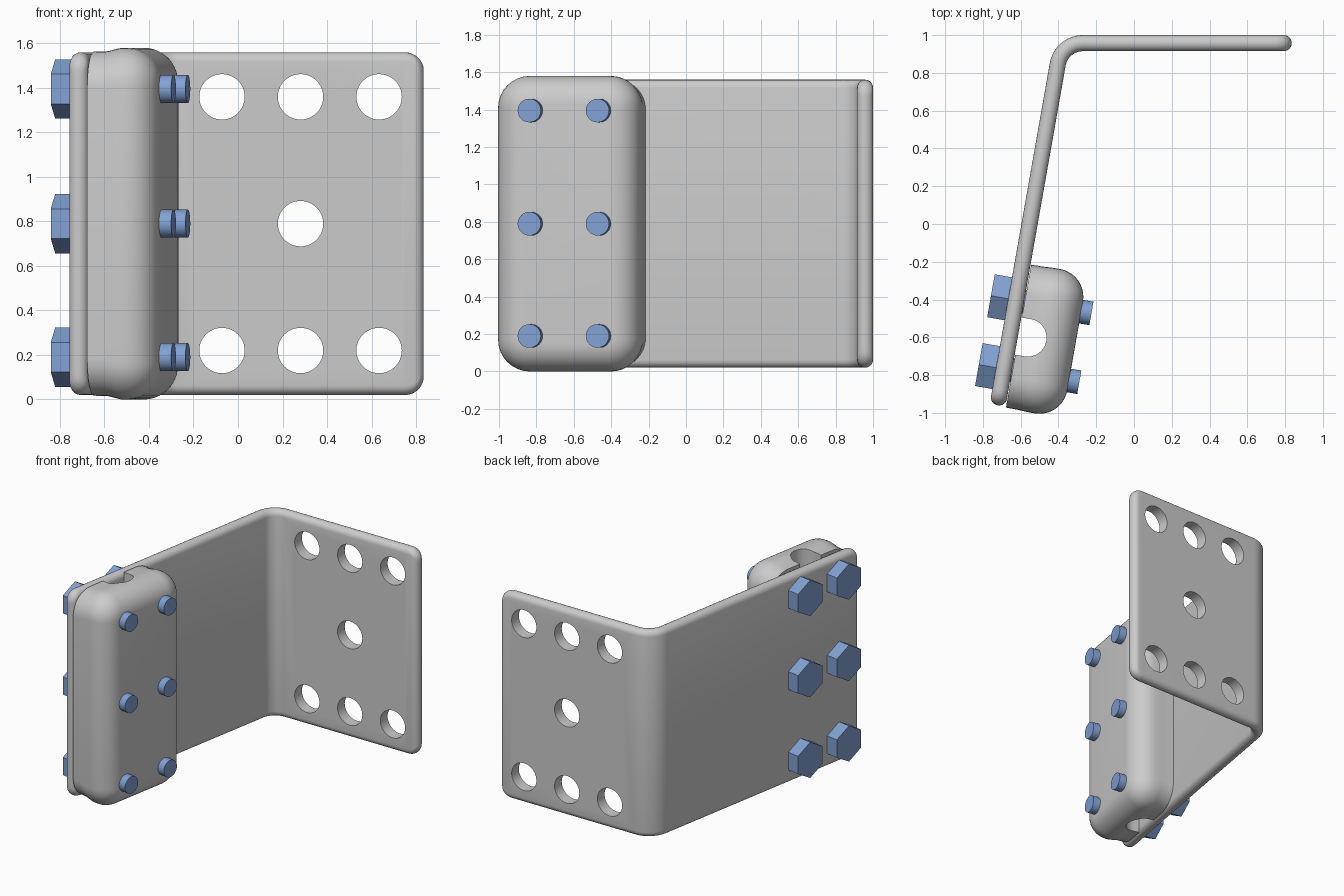
import bpy, bmesh
from math import sin, cos, pi, radians, sqrt, tan
from mathutils import Matrix, Vector

if "Cube" in bpy.data.objects:
    bpy.data.objects.remove(bpy.data.objects["Cube"])

A = radians(10)
# Local frame of the slanted leg: x = away from plate, y = along leg
FRAME = Matrix.Translation((-0.614, -0.593, 0)) @ Matrix.Rotation(-A, 4, 'Z')
ZS = (0.19, 0.79, 1.395)


def loft(name, rings):
    """Skin closed rings of equal length and cap both ends."""
    bm = bmesh.new()
    vs = [[bm.verts.new(p) for p in r] for r in rings]
    n = len(vs[0])
    for a, b in zip(vs, vs[1:]):
        for i in range(n):
            bm.faces.new((a[i], a[(i + 1) % n], b[(i + 1) % n], b[i]))
    bm.faces.new(vs[0])
    bm.faces.new(vs[-1])
    bmesh.ops.recalc_face_normals(bm, faces=bm.faces[:])
    me = bpy.data.meshes.new(name)
    bm.to_mesh(me)
    bm.free()
    ob = bpy.data.objects.new(name, me)
    bpy.context.collection.objects.link(ob)
    return ob


def prism(name, pts, axis_pts):
    """Extrude a ring of points between two offsets."""
    return loft(name, [[Vector(p) + Vector(o) for p in pts] for o in axis_pts])


def activate(ob):
    bpy.ops.object.select_all(action='DESELECT')
    ob.select_set(True)
    bpy.context.view_layer.objects.active = ob


def cut(ob, cutter):
    activate(ob)
    m = ob.modifiers.new("cut", 'BOOLEAN')
    m.operation, m.solver, m.object = 'DIFFERENCE', 'EXACT', cutter
    bpy.ops.object.modifier_apply(modifier=m.name)
    bpy.data.objects.remove(cutter)


def smooth(ob):
    activate(ob)
    bpy.ops.object.shade_smooth_by_angle(angle=radians(35))


# Bent plate: rounded section swept along the slanted leg, bend and back leg
T, H, RC, RB = 0.0425, 0.77, 0.085, 0.135
turn = pi / 2 - A
d1, d2 = Vector((sin(A), cos(A), 0)), Vector((1, 0, 0))
corner = Vector((-0.384, 0.9575, 0))
tl = RB * tan(turn / 2)
L1, L2, LA = 1.947 - tl, 0.835 + 0.384 - tl, RB * turn
total = L1 + LA + L2
center = corner - d1 * tl + Vector((cos(A), -sin(A), 0)) * RB


def station(s):
    if s <= L1:
        return corner - d1 * (tl + L1 - s), Vector((cos(A), -sin(A), 0))
    if s >= L1 + LA:
        return corner + d2 * (tl + s - L1 - LA), Vector((0, -1, 0))
    a = A + (s - L1) / RB
    nrm = Vector((cos(a), -sin(a), 0))
    return center - nrm * RB, nrm


ends = sorted({round(r * (1 - cos(i * pi / 16)), 5) for r in (T, RC) for i in range(1, 9)})
ends = [0.0003] + ends
ss = ends + [L1 + LA * i / 12 for i in range(13)] + [total - e for e in reversed(ends)]
rings = []
for s in ss:
    e = min(s, total - s)
    h = H - (RC - sqrt(max(0, RC**2 - max(0, RC - e)**2)))
    t = sqrt(T**2 - max(0, T - e)**2)
    p, nrm = station(s)
    ring = []
    for sign in (1, -1):
        for i in range(11):
            a = pi * i / 10
            ring.append(p + nrm * (sign * t * cos(a)) + Vector((0, 0, 0.79 + sign * (h - T + T * sin(a)))))
    rings.append(ring)
plate = loft("bent_plate", rings)

# Mounting holes in the back leg
for x, z in [(x, z) for x in (-0.072, 0.281, 0.634) for z in (0.22, 1.36)] + [(0.281, 0.79)]:
    circ = [(x + 0.102 * cos(i * pi / 24), 0, z + 0.102 * sin(i * pi / 24)) for i in range(48)]
    cut(plate, prism("hole_cutter", circ, [(0, 0.8, 0), (0, 1.1, 0)]))
smooth(plate)


# Clamp block: rounded rectangle rings with a large outer fillet
def rrect(x, inset, zin):
    r, pts = 0.17 - inset, []
    for k, (sy, sz) in enumerate(((1, 1), (-1, 1), (-1, -1), (1, -1))):
        for i in range(9):
            a = pi / 2 * (k + i / 8)
            pts.append((x, sy * (0.388 - 0.17) + r * cos(a),
                        0.79 + sz * (0.79 - zin - 0.17) + r * sin(a)))
    return pts


F, D = 0.15, 0.307
prof = [(0.003, 0.004, 0.013), (0.07, 0.003, 0.012), (0.10, 0.001, 0.006), (0.13, 0, 0)]
prof += [(D - F + F * sin(i * pi / 20), F * (1 - cos(i * pi / 20)), 0) for i in range(11)]
clamp = loft("clamp_block", [rrect(*p) for p in prof])

# Vertical groove through the clamp
groove = [(0.052 + 0.1 * cos(a), 0.1 * sin(a), 0) for a in [-pi / 2 + pi * i / 24 for i in range(25)]]
groove += [(-0.1, 0.1, 0), (-0.1, -0.1, 0)]
cut(clamp, prism("groove_cutter", groove, [(0, 0, -0.2), (0, 0, 1.8)]))
clamp.matrix_world = FRAME
smooth(clamp)

# Hex bolts
blue = bpy.data.materials.new("bolt_blue")
blue.diffuse_color = (0.22, 0.36, 0.65, 1)
blue.use_nodes = True
blue.node_tree.nodes["Principled BSDF"].inputs["Base Color"].default_value = blue.diffuse_color


def disc(y, z, r, n):
    return [(0, y + r * sin(2 * pi * i / n), z + r * cos(2 * pi * i / n)) for i in range(n)]


for y in (-0.185, 0.185):
    for z in ZS:
        head = prism("bolt_head", disc(y, z, 0.133, 6), [(-0.178, 0, 0), (-0.083, 0, 0)])
        shank = prism("bolt_shank", disc(y, z, 0.063, 32), [(-0.09, 0, 0), (0.362, 0, 0)])
        for ob in (head, shank):
            ob.data.materials.append(blue)
            ob.matrix_world = FRAME
        smooth(shank)
